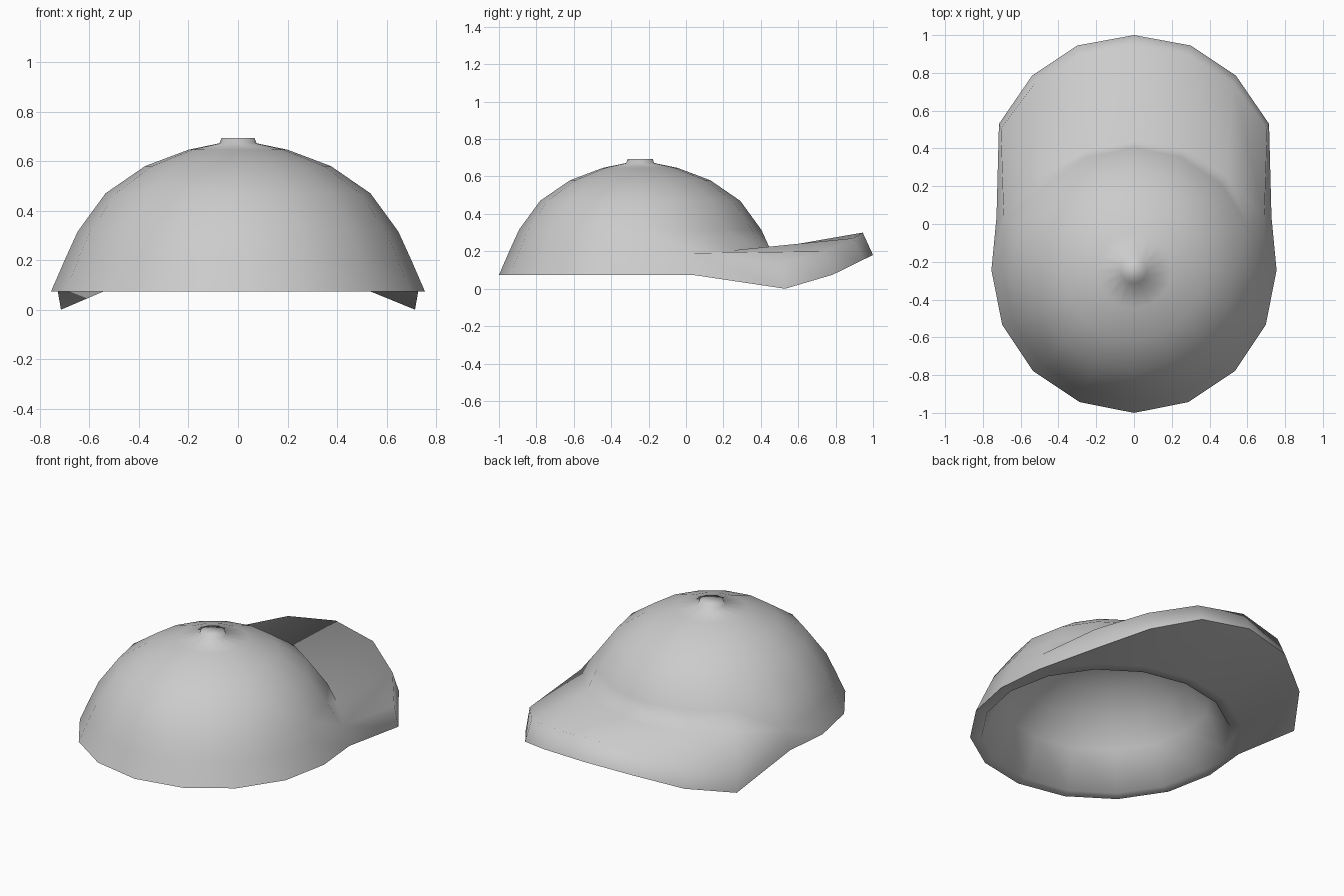
import bpy
import bmesh
from math import cos, sin, pi, radians

cube = bpy.data.objects.get("Cube")
if cube:
    bpy.data.objects.remove(cube, do_unlink=True)

SIDES = 16
CENTRE_Y = -0.245

fabric = bpy.data.materials.new("grey_fabric")
fabric.use_nodes = True
grey = (0.6, 0.6, 0.6, 1)
fabric.diffuse_color = grey
fabric.node_tree.nodes["Principled BSDF"].inputs["Base Color"].default_value = grey

bm = bmesh.new()


def bridge(a, b, columns):
    """Join two rows of vertices with quads over the given columns."""
    for i in columns:
        j = (i + 1) % len(a)
        bm.faces.new((a[i], a[j], b[j], b[i]))


# Crown: shell turned from one profile, button outside, lining inside
profile = [(0.067, 0.693), (0.075, 0.672), (0.2, 0.646), (0.375, 0.58),
           (0.535, 0.47), (0.648, 0.315), (0.698, 0.205), (0.755, 0.074),
           (0.69, 0.074), (0.585, 0.29), (0.475, 0.43), (0.33, 0.53), (0.17, 0.59)]
BAND, RIM = 6, 7
rings = [[bm.verts.new((r * cos(2 * pi * i / SIDES),
                        CENTRE_Y + r * sin(2 * pi * i / SIDES), z))
          for i in range(SIDES)] for r, z in profile]

# The brim opens out of the lowest crown band, between columns 1 and 7
first, last = 1, 7
for k in range(len(rings) - 1):
    columns = [i for i in range(SIDES) if k != BAND or not first <= i < last]
    bridge(rings[k], rings[k + 1], columns)
bm.faces.new(rings[0])
bm.faces.new(rings[-1])

# Flare the crown where the sides of the brim begin
for side, column in ((1, first), (-1, last)):
    rings[BAND][column].co = (side * 0.69, 0.03, 0.19)
    rings[RIM][column].co = (side * 0.728, 0.035, 0.074)

# Brim: arched thick sheet, edges listed from one side to the middle
upper_half = [(0.705, 0.505, 0.135), (0.525, 0.745, 0.2), (0.288, 0.895, 0.27), (0, 0.945, 0.3)]
lower_half = [(0.715, 0.53, 0), (0.54, 0.785, 0.075), (0.3, 0.945, 0.154), (0, 1, 0.18)]


def brim_edge(half):
    mirrored = [(-x, y, z) for x, y, z in half[-2::-1]]
    return [bm.verts.new(p) for p in half + mirrored]


rows = [rings[BAND][first:last + 1], brim_edge(upper_half),
        brim_edge(lower_half), rings[RIM][first:last + 1]]
for a, b in zip(rows, rows[1:]):
    bridge(a, b, range(last - first))
for end in (0, -1):
    bm.faces.new([row[end] for row in rows])

bmesh.ops.recalc_face_normals(bm, faces=bm.faces)
mesh = bpy.data.meshes.new("cap")
bm.to_mesh(mesh)
bm.free()
mesh.materials.append(fabric)
cap = bpy.data.objects.new("crown_and_brim", mesh)
bpy.context.collection.objects.link(cap)

bpy.ops.object.select_all(action="DESELECT")
cap.select_set(True)
bpy.context.view_layer.objects.active = cap
bpy.ops.object.shade_smooth_by_angle(angle=radians(85))
